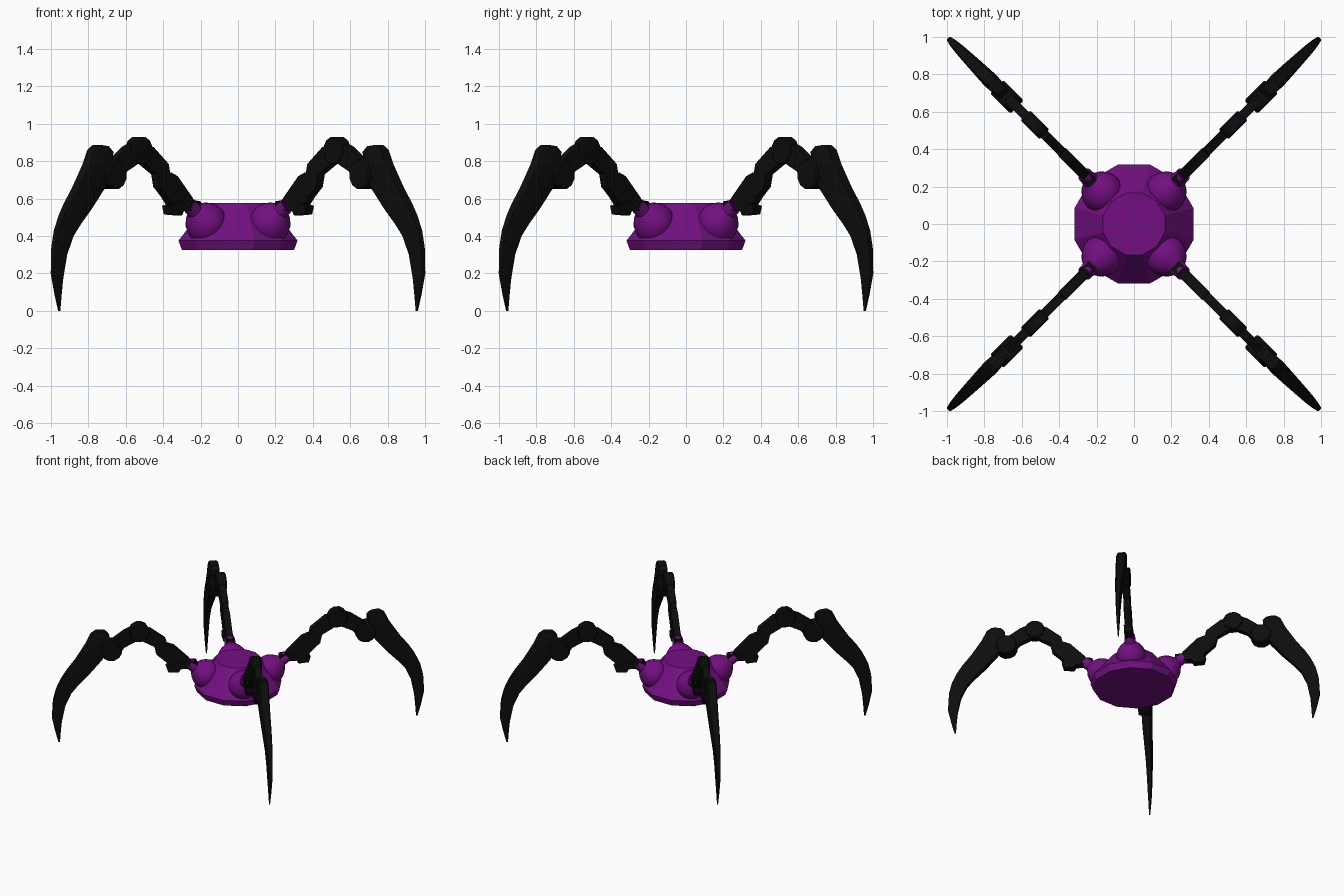
import bpy, bmesh, math
from mathutils import Matrix, Vector

if "Cube" in bpy.data.objects:
    bpy.data.objects.remove(bpy.data.objects["Cube"])

R2 = math.sqrt(2)


def material(name, rgb):
    m = bpy.data.materials.new(name)
    m.diffuse_color = (*rgb, 1)
    m.use_nodes = True
    m.node_tree.nodes["Principled BSDF"].inputs["Base Color"].default_value = m.diffuse_color
    return m


PURPLE = material("purple shell", (0.17, 0.005, 0.22))
BLACK = material("black limb", (0.004, 0.004, 0.004))


def finish(name, bm, mat, turn=0.0, smooth=None):
    bmesh.ops.recalc_face_normals(bm, faces=bm.faces)
    mesh = bpy.data.meshes.new(name)
    bm.to_mesh(mesh)
    bm.free()
    mesh.materials.append(mat)
    ob = bpy.data.objects.new(name, mesh)
    bpy.context.collection.objects.link(ob)
    ob.rotation_euler.z = turn
    if smooth:
        bpy.ops.object.select_all(action='DESELECT')
        ob.select_set(True)
        bpy.context.view_layer.objects.active = ob
        bpy.ops.object.shade_smooth_by_angle(angle=math.radians(smooth))
    return ob


def loft(rings):
    """Closed solid through a list of equal-length vertex rings."""
    bm = bmesh.new()
    vs = [[bm.verts.new(p) for p in ring] for ring in rings]
    n = len(vs[0])
    for a, b in zip(vs, vs[1:]):
        for i in range(n):
            j = (i + 1) % n
            bm.faces.new((a[i], a[j], b[j], b[i]))
    bm.faces.new(vs[0])
    bm.faces.new(vs[-1])
    return bm


def lathe(profile, sides, phase=0.0):
    """profile: (radius, height) pairs around local z."""
    return loft([[(r * math.cos(phase + math.tau * i / sides),
                   r * math.sin(phase + math.tau * i / sides), h)
                  for i in range(sides)] for r, h in profile])


def plate(name, outline, width, turn):
    """Side outline (x along one axis, z) of a diagonal limb, given thickness."""
    bm = loft([[(x * R2, y, z) for x, z in outline] for y in (-width / 2, width / 2)])
    finish(name, bm, BLACK, turn)


def joint(name, x, z, radius, width, turn):
    bm = lathe([(radius * 0.9, -width / 2), (radius, -width / 2 + 0.01),
                (radius, width / 2 - 0.01), (radius * 0.9, width / 2)], 12, math.pi / 12)
    bm.transform(Matrix.Translation((x * R2, 0, z)) @ Matrix.Rotation(math.pi / 2, 4, 'X'))
    finish(name, bm, BLACK, turn, 35)


# Twelve-sided body, flats facing the axes
k = 1 / math.cos(math.pi / 12)
finish("body", lathe([(0.30 * k, 0.325), (0.318 * k, 0.375), (0.165 * k, 0.575)],
                     12, math.pi / 12), PURPLE)

# Hip dome with neck, lying along the slope of the body
DOME = [(0.10, -0.06), (0.112, -0.02), (0.110, 0.01), (0.098, 0.04), (0.078, 0.068),
        (0.055, 0.088), (0.043, 0.10), (0.04, 0.155)]
AXIS = Vector((0.8, 0, 0.6)).to_track_quat('Z', 'Y').to_matrix().to_4x4()

HIP = [(.22, .535), (.31, .535), (.32, .51), (.375, .515), (.385, .56), (.30, .60), (.22, .585)]
INNER = [(.25, .56), (.37, .57), (.395, .61), (.437, .665), (.44, .72), (.375, .74),
         (.34, .72), (.26, .605)]
UPPER = [(.375, .71), (.436, .665), (.447, .73), (.532, .80), (.54, .87), (.468, .875), (.388, .785)]
OUTER = [(.53, .80), (.61, .745), (.64, .69), (.70, .70), (.69, .79), (.605, .875), (.53, .92)]

# Claw stations: outer edge, inner edge, half thickness
CLAW = [((.76, .887), (.71, .88), .034), ((.785, .86), (.69, .85), .042),
        ((.812, .78), (.695, .77), .042), ((.87, .655), (.73, .66), .038),
        ((.915, .575), (.80, .545), .033), ((.945, .51), (.855, .465), .029),
        ((.972, .43), (.893, .40), .025), ((.988, .34), (.925, .30), .021),
        ((.994, .20), (.943, .17), .015), ((.977, .09), (.948, .09), .010),
        ((.96, 0), (.952, 0), .004)]

for n, corner in enumerate(("back_right", "back_left", "front_left", "front_right")):
    turn = math.radians(45 + 90 * n)
    dome = lathe(DOME, 20)
    dome.transform(Matrix.Translation((0.25, 0, 0.475)) @ AXIS)
    finish("hip_dome_" + corner, dome, PURPLE, turn, 40)
    plate("hip_link_" + corner, HIP, 0.06, turn)
    plate("inner_leg_" + corner, INNER, 0.05, turn)
    plate("upper_leg_" + corner, UPPER, 0.05, turn)
    plate("outer_leg_" + corner, OUTER, 0.05, turn)
    joint("knee_" + corner, .53, .857, .076, .075, turn)
    joint("claw_joint_" + corner, .68, .728, .08, .10, turn)
    claw = loft([[(o[0] * R2, -t * .7, o[1]), (o[0] * R2, t * .7, o[1]),
                  ((o[0] * .7 + i[0] * .3) * R2, t, o[1] * .7 + i[1] * .3),
                  (i[0] * R2, t * .8, i[1]), (i[0] * R2, -t * .8, i[1]),
                  ((o[0] * .7 + i[0] * .3) * R2, -t, o[1] * .7 + i[1] * .3)]
                 for o, i, t in CLAW])
    finish("claw_" + corner, claw, BLACK, turn, 35)
